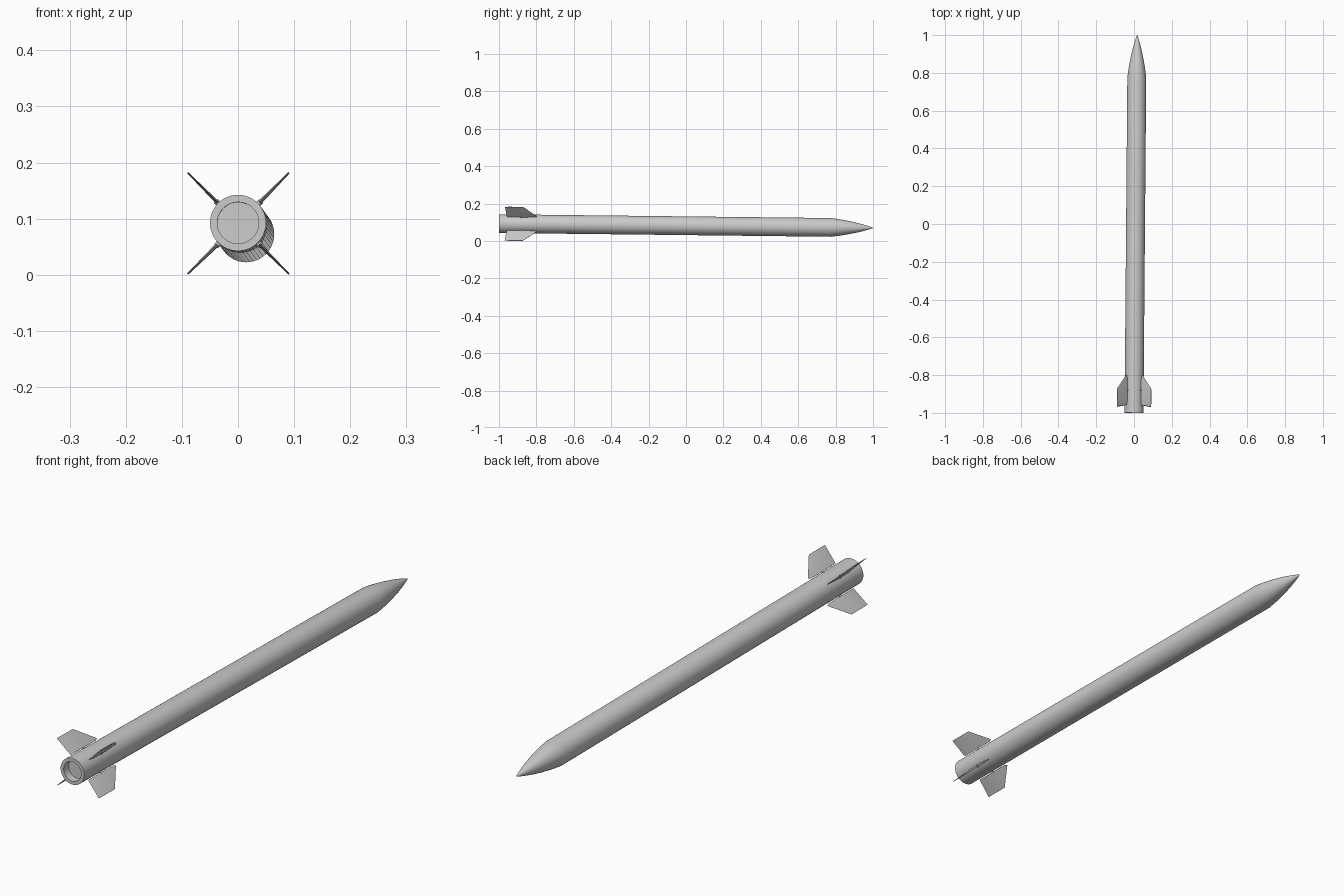
import bpy, bmesh, math
from mathutils import Vector, Matrix

if "Cube" in bpy.data.objects:
    bpy.data.objects.remove(bpy.data.objects["Cube"])

# The rocket axis is slightly tilted from tail centre to nose tip
TAIL, TIP = Vector((0.0, -1.0, 0.0925)), Vector((0.0165, 1.0, 0.0697))
ROT = Vector((0, 1, 0)).rotation_difference(TIP - TAIL).to_matrix().to_4x4()
FRAME = Matrix.Translation((TAIL + TIP) / 2) @ ROT
SEGMENTS = 48


def finish(name, bm, local=Matrix.Identity(4)):
    bmesh.ops.recalc_face_normals(bm, faces=bm.faces)
    mesh = bpy.data.meshes.new(name)
    bm.to_mesh(mesh)
    bm.free()
    obj = bpy.data.objects.new(name, mesh)
    bpy.context.collection.objects.link(obj)
    obj.matrix_world = FRAME @ local
    bpy.ops.object.select_all(action='DESELECT')
    obj.select_set(True)
    bpy.context.view_layer.objects.active = obj
    bpy.ops.object.shade_smooth_by_angle(angle=math.radians(30))
    return obj


def lathe(name, profile):
    """Revolve (radius, y) points around the rocket axis."""
    bm = bmesh.new()
    verts = [bm.verts.new((r, y, 0)) for r, y in profile]
    edges = [bm.edges.new(pair) for pair in zip(verts, verts[1:])]
    bmesh.ops.spin(bm, geom=verts + edges, cent=(0, 0, 0), axis=(0, 1, 0),
                   angle=math.tau, steps=SEGMENTS)
    bmesh.ops.remove_doubles(bm, verts=bm.verts, dist=1e-5)
    return finish(name, bm)


def fin(name, angle):
    """Loft a thin hexagonal aerofoil: (radius, trailing y, leading y, half thickness)."""
    bm = bmesh.new()
    loops = []
    for r, back, front, t in [(0.053, -0.957, -0.808, 0.003),
                              (0.058, -0.959, -0.797, 0.003),
                              (0.1275, -0.968, -0.872, 0.0012)]:
        chord = front - back
        section = [(0, 0), (0.2, t), (0.7, t), (1, 0), (0.7, -t), (0.2, -t)]
        loops.append([bm.verts.new((r, back + chord * f, z)) for f, z in section])
    for a, b in zip(loops, loops[1:]):
        for i in range(6):
            j = (i + 1) % 6
            bm.faces.new((a[i], a[j], b[j], b[i]))
    bm.faces.new(loops[0])
    bm.faces.new(loops[-1])
    finish(name, bm, Matrix.Rotation(angle, 4, 'Y'))


def pivot(name, angle):
    """Short pin joining a fin to the body."""
    bm = bmesh.new()
    place = Matrix.Translation((0.051, -0.88, 0)) @ Matrix.Rotation(math.pi / 2, 4, 'Y')
    bmesh.ops.create_cone(bm, cap_ends=True, segments=16, radius1=0.005,
                          radius2=0.005, depth=0.012, matrix=place)
    finish(name, bm, Matrix.Rotation(angle, 4, 'Y'))


# Body tube with recessed exhaust at the tail and pointed nose
lathe("body", [(0, -0.97), (0.037, -0.97), (0.037, -1.0), (0.05, -1.0), (0.05, 0.775),
               (0.0435, 0.825), (0.0355, 0.87), (0.026, 0.915), (0.015, 0.957),
               (0.006, 0.987), (0.002, 0.998), (0, 1.0)])

# Four tail fins in an X arrangement
for i in range(4):
    a = math.radians(45 + 90 * i)
    fin(f"tail_fin_{i + 1}", a)
    pivot(f"fin_pivot_{i + 1}", a)
